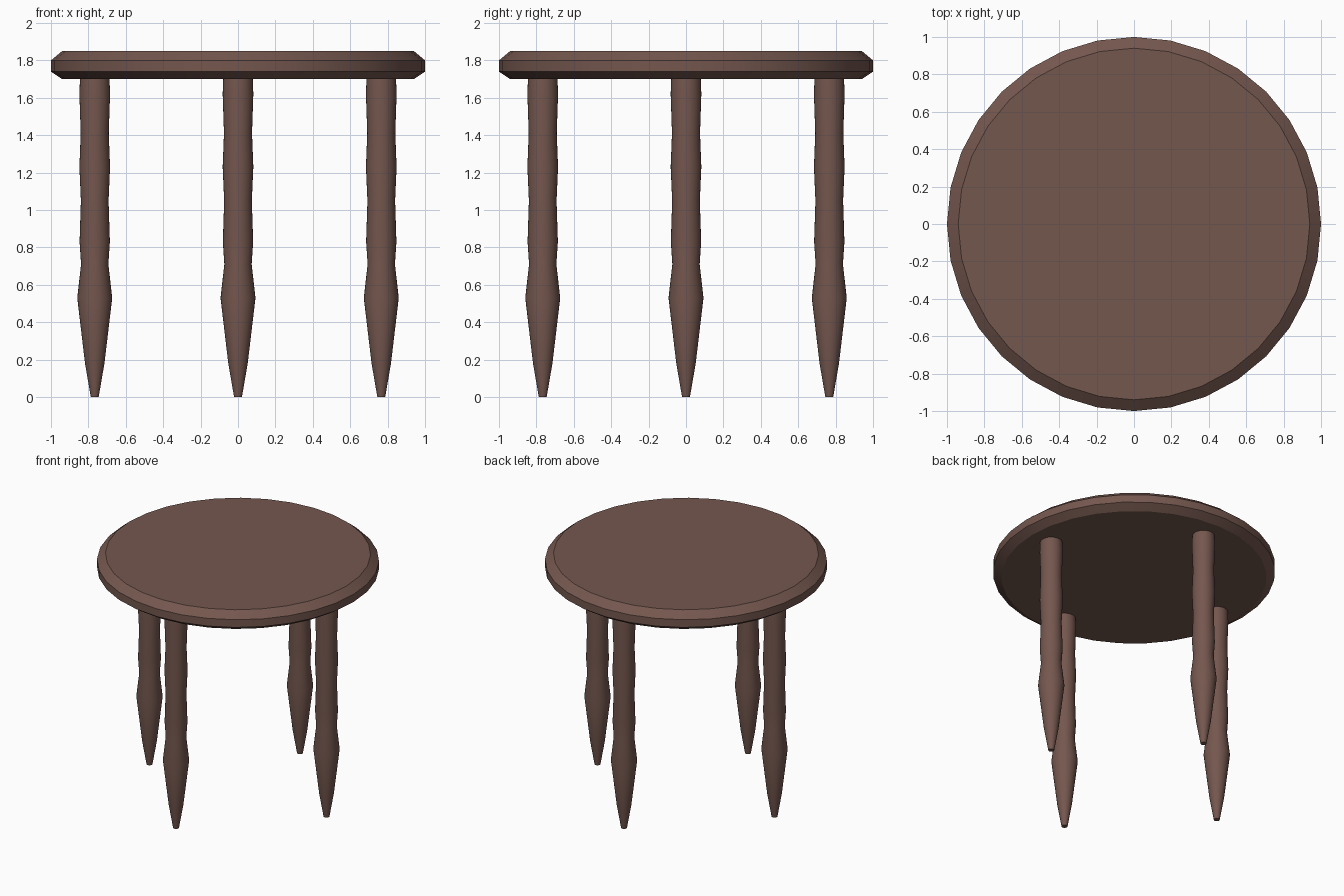
import bpy, bmesh, math

if "Cube" in bpy.data.objects:
    bpy.data.objects.remove(bpy.data.objects["Cube"])

wood = bpy.data.materials.new("brown wood")
wood.diffuse_color = (0.175, 0.095, 0.076, 1)
wood.use_nodes = True
wood.node_tree.nodes["Principled BSDF"].inputs["Base Color"].default_value = wood.diffuse_color


def lathe(name, profile, sides, x=0, y=0, angle=30):
    """Closed turned part from (radius, height) pairs."""
    bm = bmesh.new()
    rings = [[bm.verts.new((r * math.cos(2 * math.pi * i / sides),
                            r * math.sin(2 * math.pi * i / sides), z))
              for i in range(sides)] for r, z in profile]
    for a, b in zip(rings, rings[1:]):
        for i in range(sides):
            j = (i + 1) % sides
            bm.faces.new((a[i], a[j], b[j], b[i]))
    bm.faces.new(rings[0][::-1])
    bm.faces.new(rings[-1])
    mesh = bpy.data.meshes.new(name)
    bm.to_mesh(mesh)
    bm.free()
    mesh.materials.append(wood)
    obj = bpy.data.objects.new(name, mesh)
    obj.location = (x, y, 0)
    bpy.context.collection.objects.link(obj)
    bpy.ops.object.select_all(action='DESELECT')
    obj.select_set(True)
    bpy.context.view_layer.objects.active = obj
    bpy.ops.object.shade_smooth_by_angle(angle=math.radians(angle))
    return obj


# round top with chamfered rim
lathe("table_top", [(0.94, 1.70), (1.0, 1.74), (1.0, 1.80), (0.94, 1.85)], 32)

# four turned legs on the axes
leg = [(0.021, 0), (0.052, 0.18), (0.0935, 0.53), (0.073, 0.71), (0.081, 0.83),
       (0.074, 1.05), (0.082, 1.23), (0.075, 1.41), (0.082, 1.62), (0.079, 1.70)]
for name, x, y in (("right_leg", 1, 0), ("back_leg", 0, 1),
                   ("left_leg", -1, 0), ("front_leg", 0, -1)):
    lathe(name, leg, 32, x * 0.766, y * 0.766, 40)
